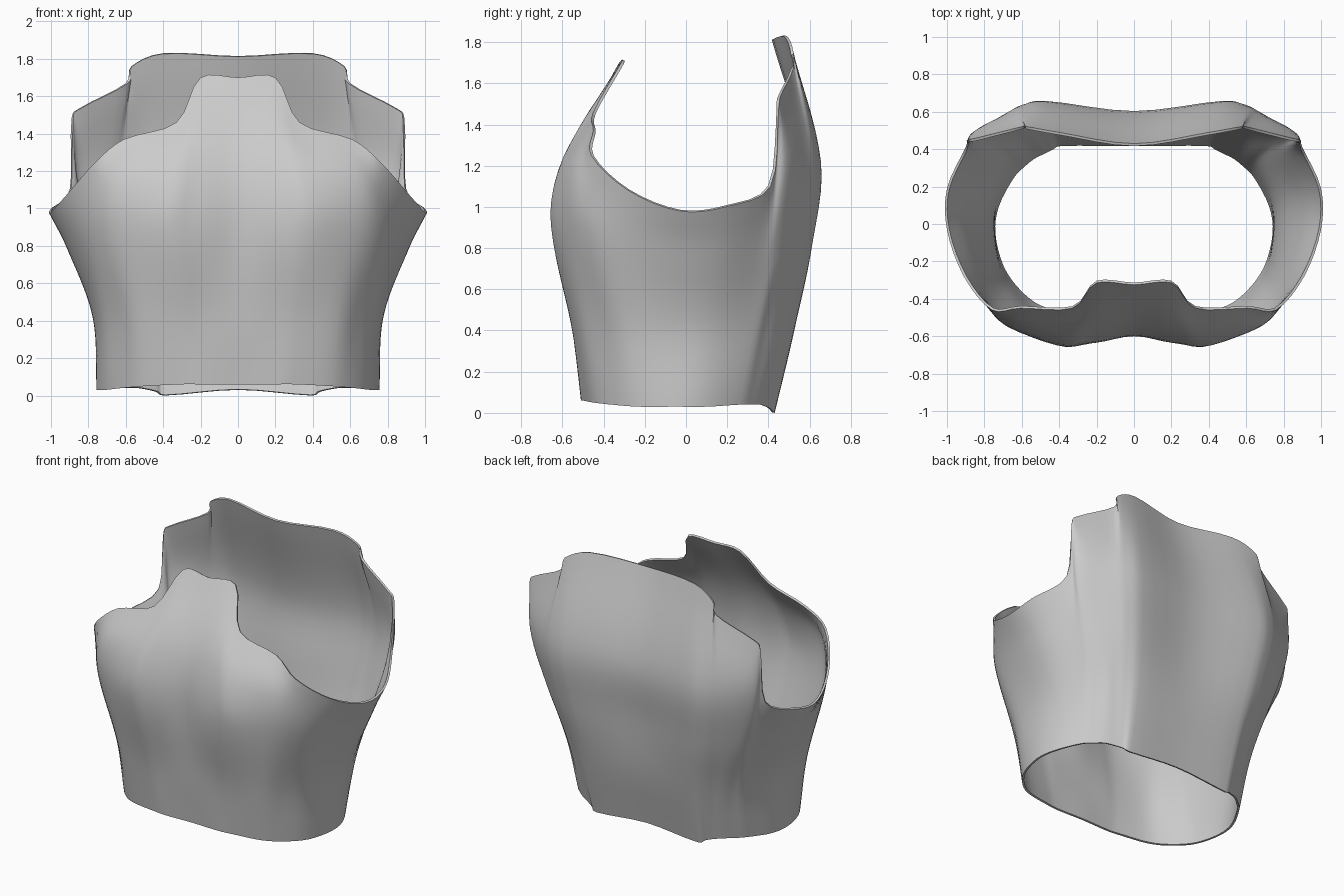
import bpy
from mathutils import Vector

if "Cube" in bpy.data.objects:
    bpy.data.objects.remove(bpy.data.objects["Cube"])

# Profile strips of the right half, each from the hem up to the rim
FRONT = [
    [(0, -.505, .06), (0, -.55, .4), (0, -.60, .98), (0, -.54, 1.3), (0, -.325, 1.70)],
    [(.2, -.51, .06), (.2, -.55, .4), (.2, -.635, .93), (.2, -.56, 1.3), (.2, -.315, 1.70)],
    [(.30, -.50, .06), (.32, -.55, .4), (.36, -.657, .93), (.35, -.61, 1.2), (.33, -.45, 1.46)],
    [(.50, -.45, .05), (.53, -.505, .4), (.60, -.58, .92), (.63, -.55, 1.18), (.61, -.45, 1.37)],
    [(.62, -.36, .04), (.64, -.41, .4), (.74, -.49, .92), (.76, -.46, 1.25)],
    [(.71, -.23, .03), (.73, -.28, .4), (.82, -.32, .8), (.91, -.28, 1.08)],
    [(.755, -.05, .03), (.775, -.04, .42), (.91, -.03, .8), (1, -.03, .98)],
]
BACK = [
    [(.735, .10, .03), (.765, .14, .42), (.905, .18, .8), (1, .19, 1.0)],
    [(.65, .26, .04), (.69, .33, .42), (.80, .38, .8), (.90, .41, 1.10)],
    [(.59, .32, .04), (.64, .39, .42), (.76, .45, .8), (.87, .47, 1.15), (.89, .45, 1.48)],
    [(.54, .36, .04), (.59, .44, .42), (.70, .50, .8), (.80, .53, 1.2), (.84, .46, 1.54)],
    [(.48, .39, .03), (.54, .47, .42), (.61, .56, .8), (.67, .60, 1.2), (.60, .52, 1.67)],
    [(.44, .41, .02), (.49, .50, .42), (.55, .59, .8), (.60, .635, 1.2), (.57, .52, 1.76)],
    [(.39, .43, 0), (.40, .53, .42), (.44, .61, .8), (.48, .655, 1.22), (.40, .49, 1.83)],
    [(0, .43, .03), (0, .52, .42), (0, .565, .8), (0, .60, 1.2), (0, .43, 1.815)],
]
ROWS, STEPS = 24, 4


def spline(points, alpha, closed=False):
    """Return knots and a function for a smooth curve through the points."""
    p = [Vector(q) for q in points]
    if closed:
        p = p[-2:] + p + p[:3]
    t = [0.0]
    for a, b in zip(p, p[1:]):
        t.append(t[-1] + max((b - a).length, 1e-4) ** alpha)
    n = len(p)

    def slope(i):
        a, b = max(i - 1, 0), min(i + 1, n - 1)
        return (p[b] - p[a]) / (t[b] - t[a])

    def segment(i, s):
        h = t[i + 1] - t[i]
        return (p[i] * (2*s**3 - 3*s*s + 1) + slope(i) * h * (s**3 - 2*s*s + s)
                + p[i + 1] * (3*s*s - 2*s**3) + slope(i + 1) * h * (s**3 - s*s))
    return t, segment


def resample_strip(points):
    t, segment = spline(points, 1.0)
    out = []
    for r in range(ROWS + 1):
        v = t[-1] * r / ROWS
        i = max(k for k in range(len(t) - 1) if t[k] <= v + 1e-9)
        out.append(segment(i, (v - t[i]) / (t[i + 1] - t[i])))
    return out


# Mirror the strips, then join them with closed smooth rings
half = [resample_strip(c) for c in FRONT + BACK]
mirrored = [[Vector((-p.x, p.y, p.z)) for p in c] for c in half[-2:0:-1]]
strips = half + mirrored
verts, count = [], len(strips) * STEPS
for r in range(ROWS + 1):
    _, segment = spline([c[r] for c in strips], 0.5, closed=True)
    for i in range(len(strips)):
        verts += [segment(i + 2, k / STEPS) for k in range(STEPS)]
faces = []
for r in range(ROWS):
    for i in range(count):
        j = (i + 1) % count
        faces.append((r*count + i, r*count + j, (r+1)*count + j, (r+1)*count + i))

mesh = bpy.data.meshes.new("torso_shell")
mesh.from_pydata([tuple(v) for v in verts], [], faces)
mesh.update()
shell = bpy.data.objects.new("torso_shell", mesh)
bpy.context.collection.objects.link(shell)

# Plain grey colour
grey = bpy.data.materials.new("plain_grey")
grey.diffuse_color = (0.6, 0.6, 0.6, 1)
grey.use_nodes = True
grey.node_tree.nodes["Principled BSDF"].inputs["Base Color"].default_value = grey.diffuse_color
mesh.materials.append(grey)

# Thin wall
wall = shell.modifiers.new("wall", 'SOLIDIFY')
wall.thickness = 0.014
wall.offset = -1

bpy.context.view_layer.objects.active = shell
shell.select_set(True)
bpy.ops.object.modifier_apply(modifier="wall")
bpy.ops.object.shade_smooth_by_angle(angle=0.8)
